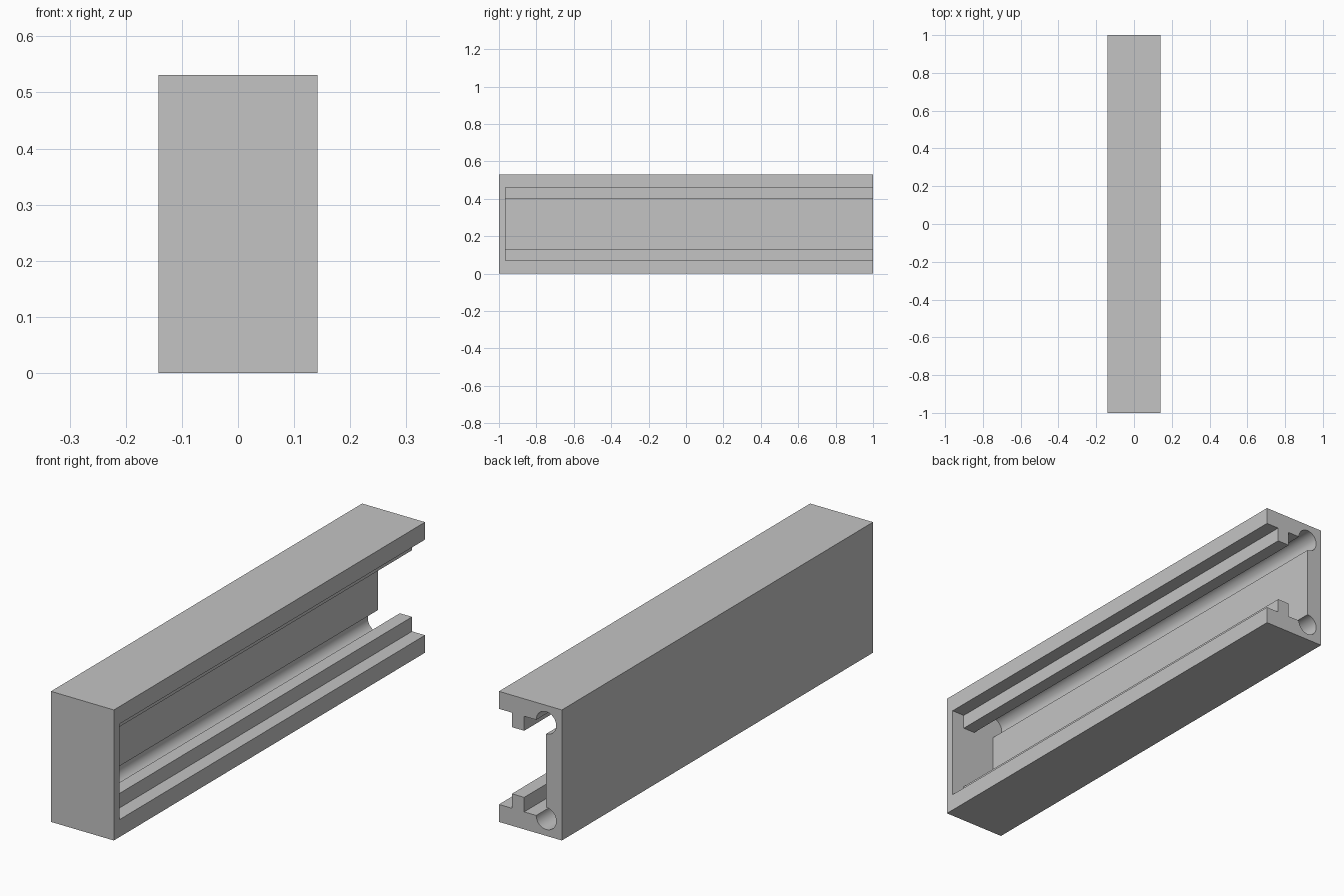
import bpy, bmesh, math
from mathutils import Vector

W, L, H = 0.283, 2.0, 0.531      # outer size
FLOOR, RIB_TOP = 0.071, 0.13     # flange thickness, rib height
WEB_X, BORE_R = -0.071, 0.045    # inner web plane, screw channel radius
CAP = 0.035                      # closed end thickness

old = bpy.data.objects.get("Cube")
if old:
    bpy.data.objects.remove(old, do_unlink=True)

grey = bpy.data.materials.new("plain_grey")
grey.use_nodes = True
colour = (0.55, 0.55, 0.55, 1)
grey.diffuse_color = colour
grey.node_tree.nodes["Principled BSDF"].inputs["Base Color"].default_value = colour


def make_object(name, bm):
    bmesh.ops.recalc_face_normals(bm, faces=bm.faces)
    mesh = bpy.data.meshes.new(name)
    bm.to_mesh(mesh)
    bm.free()
    mesh.materials.append(grey)
    obj = bpy.data.objects.new(name, mesh)
    bpy.context.collection.objects.link(obj)
    return obj


def extrude_profile(name, points, y0, y1):
    bm = bmesh.new()
    face = bm.faces.new([bm.verts.new((x, y0, z)) for x, z in points])
    moved = bmesh.ops.extrude_face_region(bm, geom=[face])["geom"]
    verts = [v for v in moved if isinstance(v, bmesh.types.BMVert)]
    bmesh.ops.translate(bm, vec=Vector((0, y1 - y0, 0)), verts=verts)
    return make_object(name, bm)


# Solid bar
w = W / 2
rail = extrude_profile("channel_rail", [(-w, 0), (w, 0), (w, H), (-w, H)], -L / 2, L / 2)

# Lower half of the cavity: open side, rib, floor, round screw channel
lower = [(w + 0.1, FLOOR), (0.083, FLOOR), (0.083, RIB_TOP), (0.028, RIB_TOP), (0.028, FLOOR)]
STEPS = 36
for i in range(STEPS + 1):
    a = -math.radians(270) * i / STEPS
    lower.append((WEB_X + BORE_R * math.cos(a), FLOOR + BORE_R * math.sin(a)))
upper = [(x, H - z) for x, z in reversed(lower)]
cavity = extrude_profile("cavity_cutter", lower + upper, -L / 2 + CAP, L / 2 + 0.1)
cavity.hide_render = True

# Hollow the bar, leaving one end closed
cut = rail.modifiers.new("hollow", "BOOLEAN")
cut.operation = "DIFFERENCE"
cut.solver = "EXACT"
cut.object = cavity
bpy.ops.object.select_all(action="DESELECT")
rail.select_set(True)
bpy.context.view_layer.objects.active = rail
bpy.ops.object.modifier_apply(modifier=cut.name)
bpy.data.objects.remove(cavity, do_unlink=True)

# Smooth only the round channels
bpy.ops.object.shade_smooth_by_angle(angle=math.radians(30))
